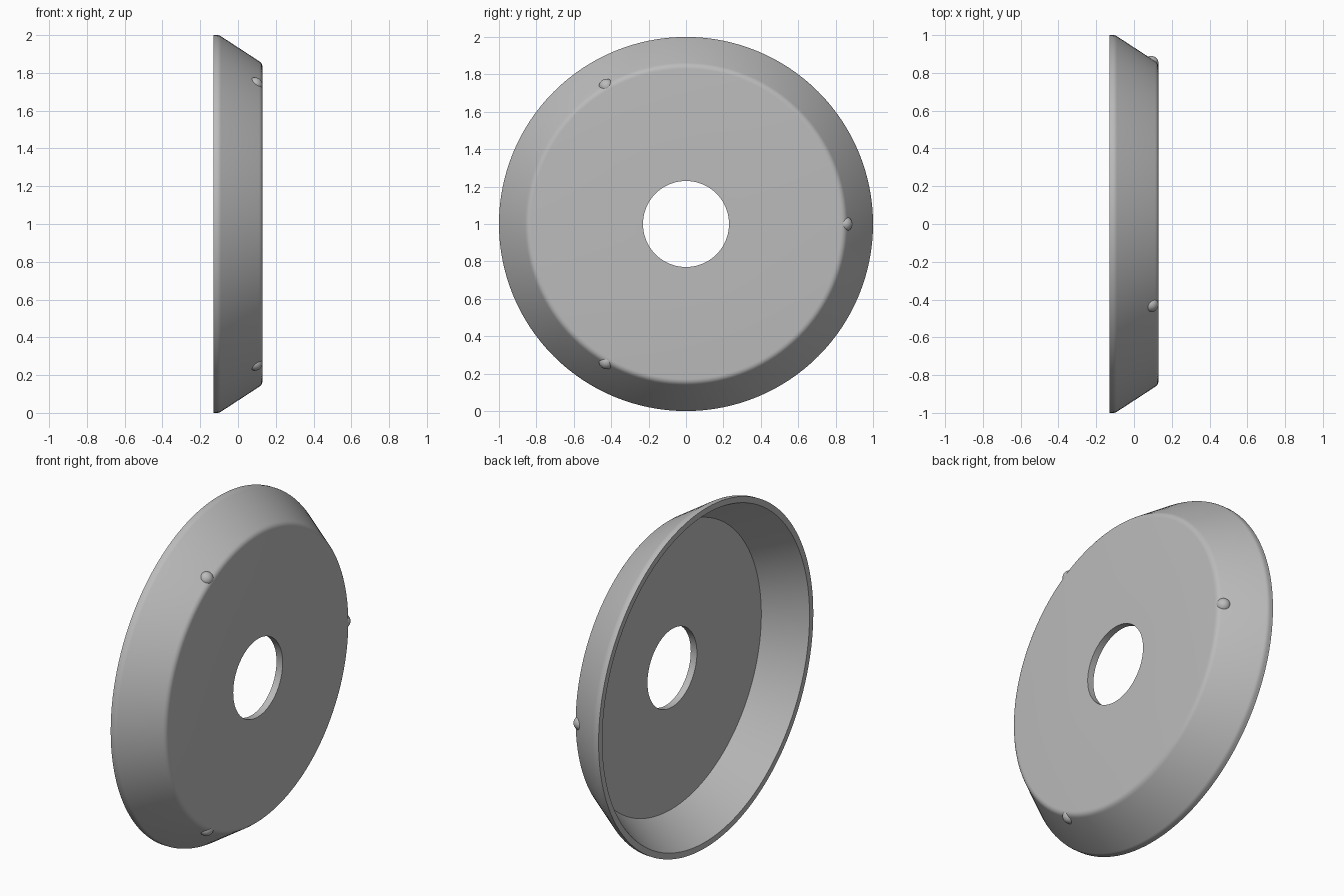
import bpy, bmesh, math
from mathutils import Matrix, Vector

cube = bpy.data.objects.get("Cube")
if cube:
    bpy.data.objects.remove(cube)

# Single grey material
grey = bpy.data.materials.new("plain grey")
grey.use_nodes = True
grey.diffuse_color = (0.5, 0.5, 0.5, 1)
grey.node_tree.nodes["Principled BSDF"].inputs["Base Color"].default_value = (0.5, 0.5, 0.5, 1)

CENTRE = Vector((0, 0, 1))


def finish(name, bm, angle):
    bmesh.ops.recalc_face_normals(bm, faces=bm.faces)
    mesh = bpy.data.meshes.new(name)
    bm.to_mesh(mesh)
    bm.free()
    mesh.materials.append(grey)
    obj = bpy.data.objects.new(name, mesh)
    obj.location = CENTRE
    bpy.context.collection.objects.link(obj)
    bpy.ops.object.select_all(action='DESELECT')
    obj.select_set(True)
    bpy.context.view_layer.objects.active = obj
    bpy.ops.object.shade_smooth_by_angle(angle=math.radians(angle))
    return obj


def rounded(profile, steps=5):
    """Round each (x, radius, size) corner of a closed profile."""
    points = []
    for i, (x, r, size) in enumerate(profile):
        p = Vector((x, r))
        if not size:
            points.append(p)
            continue
        before = Vector(profile[i - 1][:2])
        after = Vector(profile[(i + 1) % len(profile)][:2])
        a = p + (before - p).normalized() * size
        b = p + (after - p).normalized() * size
        for k in range(steps + 1):
            t = k / steps
            points.append(a * (1 - t) ** 2 + p * 2 * t * (1 - t) + b * t ** 2)
    return points


# Dished disc: closed wall section turned around the x axis
section = rounded([
    (0.13, 0.23, 0),
    (0.13, 0.85, 0.022),
    (-0.10, 1.0, 0.012),
    (-0.13, 1.0, 0),
    (-0.13, 0.965, 0),
    (0.09, 0.83, 0),
    (0.09, 0.23, 0),
])
bm = bmesh.new()
verts = [bm.verts.new((p.x, p.y, 0)) for p in section]
edges = [bm.edges.new((v, verts[i - 1])) for i, v in enumerate(verts)]
bmesh.ops.spin(bm, geom=verts + edges, cent=(0, 0, 0), axis=(1, 0, 0),
               angle=math.tau, steps=128, use_merge=True)
bmesh.ops.remove_doubles(bm, verts=bm.verts, dist=0.0001)
finish("dished_disc", bm, 28)

# Three locating bumps: domes set into the sloping wall
slope_normal = Vector((0.15, 0.23, 0)).normalized()
for i, name in enumerate(("back_bump", "upper_bump", "lower_bump")):
    bm = bmesh.new()
    bmesh.ops.create_uvsphere(bm, u_segments=32, v_segments=16, radius=0.04)
    bmesh.ops.translate(bm, verts=bm.verts, vec=(0.09, 0.85, 0))
    bmesh.ops.bisect_plane(bm, geom=bm.verts[:] + bm.edges[:] + bm.faces[:],
                           plane_co=(0.09, 0.85, 0), plane_no=slope_normal,
                           clear_inner=True)
    bmesh.ops.holes_fill(bm, edges=[e for e in bm.edges if e.is_boundary])
    turn = Matrix.Rotation(i * math.tau / 3, 4, 'X')
    bmesh.ops.transform(bm, matrix=turn, verts=bm.verts)
    finish(name, bm, 40)
